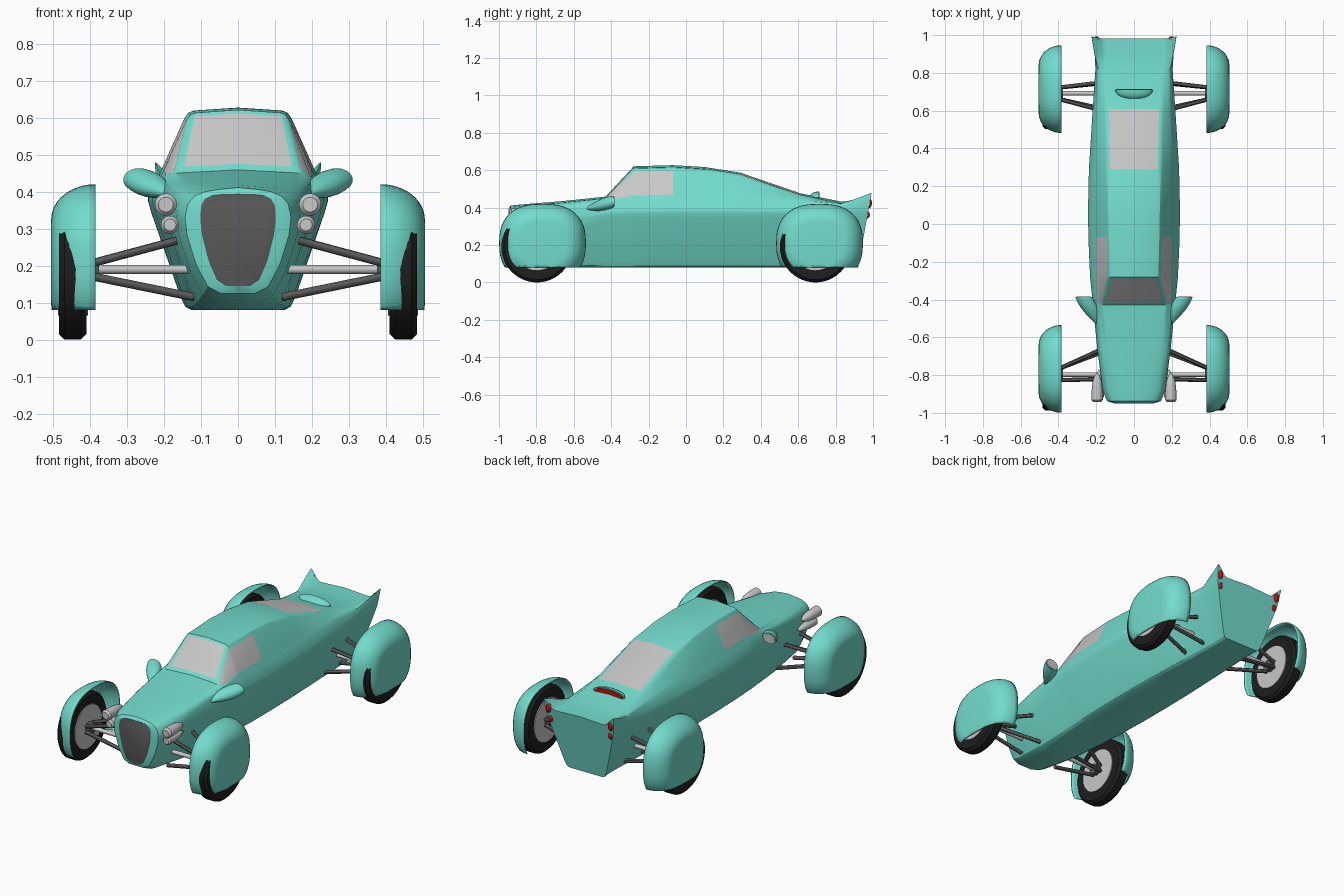
import bpy, bmesh, math
from mathutils import Vector

if "Cube" in bpy.data.objects:
    bpy.data.objects.remove(bpy.data.objects["Cube"])

TAU = 2 * math.pi


def material(name, rgb):
    m = bpy.data.materials.new(name)
    m.diffuse_color = (*rgb, 1)
    m.use_nodes = True
    m.node_tree.nodes["Principled BSDF"].inputs["Base Color"].default_value = m.diffuse_color
    return m


TEAL = material("teal paint", (0.17, 0.72, 0.61))
GREY = material("light grey", (0.58, 0.58, 0.58))
DARK = material("dark grey", (0.10, 0.10, 0.10))
BLACK = material("tyre black", (0.013, 0.013, 0.013))
RED = material("light red", (0.60, 0.004, 0.002))


def loft(name, rings, mats, caps=(True, True), rule=None, floor=None):
    """Skin a list of closed rings; rule(i, j) gives the material index of a face."""
    bm = bmesh.new()
    rows = [[bm.verts.new(p) for p in r] for r in rings]
    n = len(rows[0])
    for i in range(len(rows) - 1):
        for j in range(n):
            k = (j + 1) % n
            f = bm.faces.new((rows[i][j], rows[i][k], rows[i + 1][k], rows[i + 1][j]))
            if rule:
                f.material_index = rule(i, j)
    if caps[0]:
        f = bm.faces.new(rows[0][::-1])
        if rule:
            f.material_index = rule(-1, 0)
    if caps[1]:
        bm.faces.new(rows[-1])
    bmesh.ops.recalc_face_normals(bm, faces=bm.faces[:])
    if floor:
        bmesh.ops.bisect_plane(bm, geom=bm.verts[:] + bm.edges[:] + bm.faces[:],
                               plane_co=(0, 0, floor), plane_no=(0, 0, 1), clear_inner=True)
    me = bpy.data.meshes.new(name)
    bm.to_mesh(me)
    bm.free()
    for m in mats:
        me.materials.append(m)
    ob = bpy.data.objects.new(name, me)
    bpy.context.collection.objects.link(ob)
    return ob


def oval(cx, y, cz, rx, rz, n=24, power=2):
    """Upright (super)ellipse facing the y axis."""
    e = 2 / power
    out = []
    for k in range(n):
        c, d = math.cos(TAU * k / n), math.sin(TAU * k / n)
        out.append((cx + rx * math.copysign(abs(c) ** e, c), y,
                    cz + rz * math.copysign(abs(d) ** e, d)))
    return out


def tube(name, a, b, mat, profile, n=16):
    """Round part along a-b; profile holds (fraction along, radius)."""
    a, b = Vector(a), Vector(b)
    q = (b - a).to_track_quat('Z', 'Y')
    loft(name, [[a.lerp(b, t) + q @ Vector((r * math.cos(TAU * k / n), r * math.sin(TAU * k / n), 0))
                 for k in range(n)] for t, r in profile], [mat])


def rod(name, a, b, mat, r, n=16):
    tube(name, a, b, mat, ((0, r), (1, r)), n)


# Body stations: y, shoulder half-width, belt half-width and height, roof half-width and height
stations = [Vector(s) for s in (
    (-.95, .102, .102, .37, .075, .392),
    (-.938, .145, .14, .372, .095, .402),
    (-.88, .17, .16, .385, .115, .408),
    (-.66, .198, .185, .412, .145, .426),
    (-.43, .22, .2, .434, .17, .45),
    (-.28, .236, .207, .445, .131, .612),
    (-.07, .246, .212, .448, .136, .618),
    (.1, .247, .211, .449, .139, .608),
    (.29, .243, .206, .448, .143, .578),
    (.61, .222, .192, .436, .15, .468),
    (.82, .206, .192, .42, .158, .425),
    (.9, .208, .21, .447, .162, .42),
    (.98, .215, .226, .484, .165, .42))]
# Extra stations frame the windscreen
stations[5:5] = [stations[4].lerp(stations[5], t) for t in (.1, .94)]


def body_ring(s):
    y, sw, bw, bz, tw, tz = s
    t = min(1, max(0, (-.7 - y) / .25))
    low = .08 + .065 * (1 - math.sqrt(1 - t * t))       # nose curls up underneath
    shoulder = min(.38, .29 + (y + .95) * .15)
    f = max(.12, .45 - .65 * (y + .95))                 # corner rounding fades from the nose
    pts = [Vector(p) for p in ((0, low), (.58 * sw, low), (sw, shoulder), (bw, bz),
                               (tw, tz), (0, tz + (.009 if y > -.94 else .001)))]
    half = [pts[0]]
    for a, c, b in zip(pts, pts[1:], pts[2:]):
        p, q = c.lerp(a, f), c.lerp(b, f)
        half += [p, c * .5 + (p + q) * .25, q]
    half.append(pts[-1])
    full = half + [Vector((-p.x, p.y)) for p in half[-2:0:-1]]
    # the tail panel leans back
    return [(p.x, y if y < .95 else .92 + (p.y - .08) * .18, p.y) for p in full]


def body_colour(i, j):
    j = min(j, 25 - j)
    if i == -1:
        return 2                                        # grille
    windscreen_or_rear = j == 12 and i in (5, 10)
    side_window = j == 9 and 5 <= i <= 7
    return 1 if windscreen_or_rear or side_window else 0


loft("body", [body_ring(s) for s in stations], [TEAL, GREY, DARK], rule=body_colour)

# Rear deck brake light under a half-dome hood
angles = [math.radians(a) for a in range(5, 91, 17)]
loft("brake_light_hood", [oval(0, .71 - .05 * math.cos(a), .455, .1 * math.sin(a),
                               .031 * math.sin(a)) for a in angles], [TEAL])
loft("brake_light", [oval(0, y, .455, .092, .025) for y in (.708, .714)], [RED])


def fender_ring(a, s, cy):
    """Ring of a domed wheel cover at dome angle a."""
    k = .55 + .45 * math.cos(a)
    x = .385 + .12 * math.sin(a)
    return [(s * x, cy + u, z) for u, _, z in oval(0, 0, .21, .232 * k, .21 * k, 48, 2.5)]


for s, side in ((1, "left"), (-1, "right")):
    # Wheels, fenders and suspension: wheel y, fender y, arm roots
    for end, wy, fy, roots in (("front", -.797, -.767, (-.82, -.66)),
                               ("rear", .692, .714, (.60, .75))):
        tag = end + "_" + side
        tube("tyre_" + tag, (s * .41, wy, .19), (s * .484, wy, .19), BLACK,
             ((0, .12), (0, .175), (.2, .19), (.8, .19), (1, .175), (1, .12)), 48)
        rod("rim_" + tag, (s * .405, wy, .19), (s * .487, wy, .19), GREY, .125, 40)
        rod("hub_" + tag, (s * .375, wy, .19), (s * .42, wy, .19), DARK, .03)
        fender = loft("fender_" + tag,
                      [fender_ring(math.radians(a), s, fy) for a in range(0, 91, 10)],
                      [TEAL], caps=(False, True), floor=.08)
        shell = fender.modifiers.new("shell", 'SOLIDIFY')
        shell.thickness = .006
        shell.offset = -1
        rod("axle_" + tag, (s * .41, wy, .19), (s * .1, wy, .19), GREY, .012)
        for arm, z0, z1, x1 in (("upper", .205, .268, .165), ("lower", .172, .115, .12)):
            for d, root in zip((-.03, .03), roots):
                part = "front" if d < 0 else "rear"
                rod(f"{arm}_{part}_arm_{tag}", (s * .4, wy + d, z0), (s * x1, root, z1),
                    DARK, .011, 12)

    # Headlights
    for name, x, y, z, k in (("upper", .195, -.943, .365, 1), ("lower", .184, -.925, .31, .82)):
        tube(f"{name}_headlight_{side}", (s * x, y, z), (s * x, y + .155, z), GREY,
             [(t, r * k) for t, r in ((0, .02), (.07, .03), (.4, .029),
                                      (.7, .024), (.9, .014), (1, .004))], 24)

    # Mirrors: teardrop pods growing outwards and back
    pod = []
    for i in range(9):
        t = i / 8
        r = math.sin(.08 + 1.9 * t)
        pod.append(oval(s * (.185 + .082 * t), -.54 + .154 * t, .392 + .04 * t,
                        .047 * r, .034 * r))
    loft("mirror_" + side, pod, [TEAL])
    loft("mirror_glass_" + side, [oval(s * .267, y, .432, .037, .026) for y in (-.388, -.383)],
         [GREY])

    # Tail lights
    for name, x, z, a, b in (("upper", .2, .425, .017, .029), ("lower", .192, .362, .014, .021)):
        y = .914 + (z - .08) * .18
        loft(f"{name}_tail_light_{side}",
             [oval(s * x, y + .018 * math.sin(t), z, a * math.cos(t), b * math.cos(t), 16)
              for t in (0, .4, .8, 1.2, 1.45)], [RED])

# Smooth shading with crisp edges
for ob in bpy.context.collection.objects:
    ob.select_set(True)
    bpy.context.view_layer.objects.active = ob
bpy.ops.object.shade_smooth_by_angle(angle=math.radians(30))
